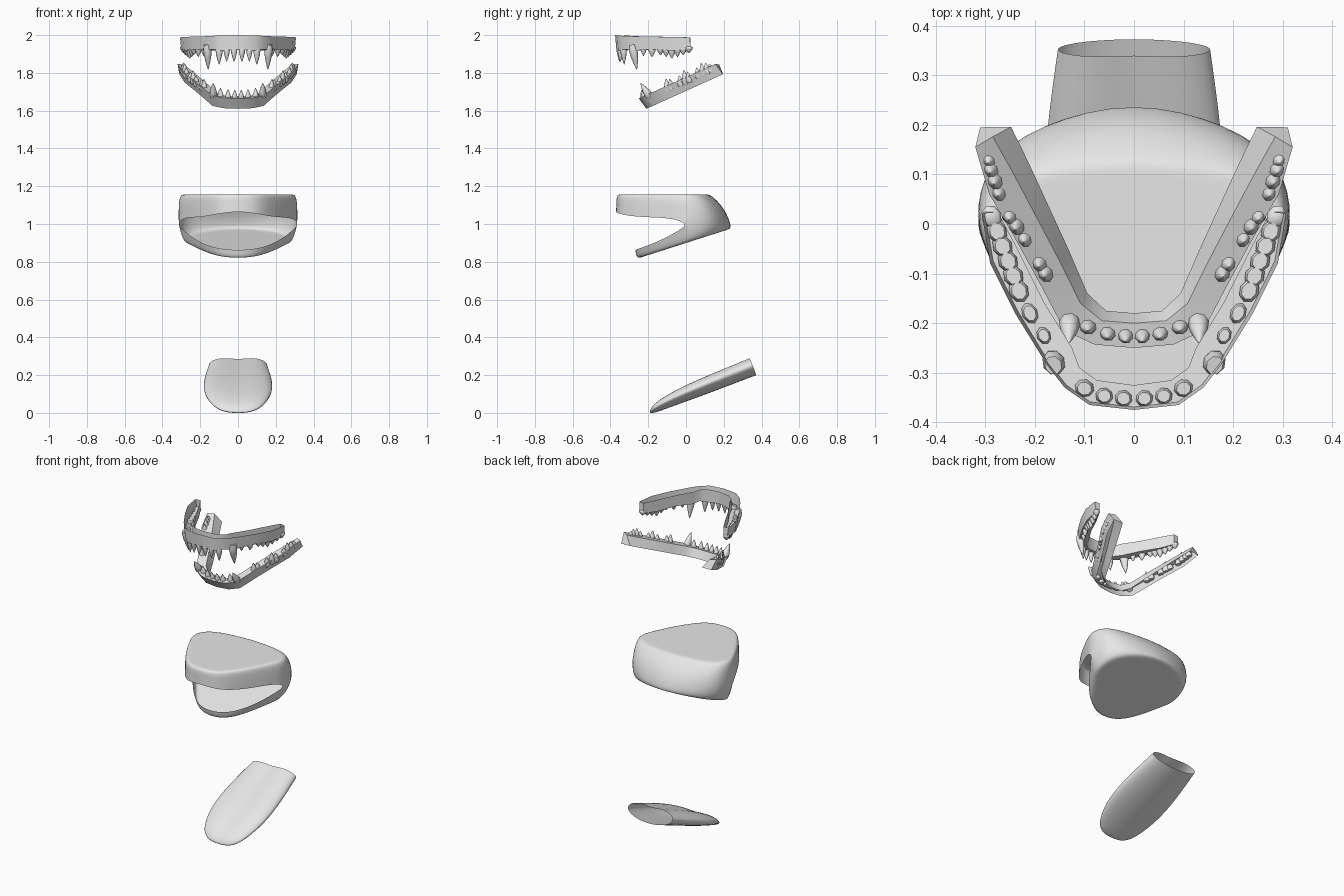
import bpy, bmesh
from mathutils import Vector

cube = bpy.data.objects.get("Cube")
if cube:
    bpy.data.objects.remove(cube)

grey = bpy.data.materials.new("plain grey")
grey.use_nodes = True
grey.diffuse_color = (0.8, 0.8, 0.8, 1)
grey.node_tree.nodes["Principled BSDF"].inputs["Base Color"].default_value = (0.8, 0.8, 0.8, 1)


def finish(bm, name, subdiv=0, angle=0.7):
    """Turn a bmesh into a smooth shaded object."""
    bmesh.ops.remove_doubles(bm, verts=bm.verts, dist=0.0005)
    bmesh.ops.recalc_face_normals(bm, faces=bm.faces)
    mesh = bpy.data.meshes.new(name)
    bm.to_mesh(mesh)
    bm.free()
    mesh.materials.append(grey)
    obj = bpy.data.objects.new(name, mesh)
    bpy.context.collection.objects.link(obj)
    if subdiv:
        mod = obj.modifiers.new("smooth", 'SUBSURF')
        mod.levels = mod.render_levels = subdiv
        mesh.shade_smooth()
    else:
        bpy.ops.object.select_all(action='DESELECT')
        obj.select_set(True)
        bpy.context.view_layer.objects.active = obj
        bpy.ops.object.shade_smooth_by_angle(angle=angle)
    return obj


def loft(bm, rows, closed=False, caps=()):
    """Bridge rows of points with quads; caps lists rows to fill."""
    grid = [[bm.verts.new(p) for p in row] for row in rows]
    n = len(rows[0])
    for a, b in zip(grid, grid[1:]):
        for i in range(n if closed else n - 1):
            j = (i + 1) % n
            bm.faces.new((a[i], a[j], b[j], b[i]))
    for c in caps:
        bm.faces.new(grid[c])


def flip(p):
    return (-p[0], p[1], p[2])


def mirrored(rows):
    """Extend rows starting on the centre plane to the other side."""
    return [[flip(p) for p in row] for row in rows[:0:-1]] + rows


def ring(half):
    """Closed loop from a half loop that starts and ends on the centre plane."""
    return half + [flip(p) for p in half[-2:0:-1]]


# Upper gum: a trough open at the top
outer = [(0, -.375), (.09, -.365), (.14, -.33), (.175, -.285), (.24, -.18), (.29, -.08), (.307, .02)]
inner = [(0, -.325), (.075, -.315), (.11, -.29), (.125, -.25), (.18, -.16), (.235, -.05), (.275, .025)]
rows = []
for i, ((ox, oy), (ix, iy)) in enumerate(zip(outer, inner)):
    top = 2 - .002 * i
    low = 1.925 - .007 * (i % 2)
    rows.append([(ox, oy, top), (ox * .98, oy + .006, low), (ix, iy, low), (ix, iy, top)])
bm = bmesh.new()
loft(bm, mirrored(rows), caps=(0, -1))
finish(bm, "upper_gum")

# Lower gum: a sloping trough open at the bottom
outer = [(0, -.25), (.08, -.243), (.14, -.215), (.19, -.12), (.245, -.02), (.292, .06), (.32, .155)]
inner = [(0, -.2), (.065, -.195), (.108, -.16), (.15, -.075), (.2, .02), (.245, .105), (.285, .176)]
rows = []
for (ox, oy), (ix, iy) in zip(outer, inner):
    oz, iz = 1.665 + .45 * (oy + .25), 1.675 + .45 * (iy + .2)
    rows.append([(ox * .97, oy + .04, oz - .055), (ox, oy, oz), (ix, iy, iz),
                 (ix * .87, iy + .02, iz - .05)])
bm = bmesh.new()
loft(bm, mirrored(rows), caps=(0, -1))
finish(bm, "lower_gum")


def tooth(bm, base, tip, along, width, depth):
    """Bulged tapering crown; along is the direction of the jaw line."""
    base, tip = Vector(base), Vector(tip)
    axis = tip - base
    u = Vector((along[0], along[1], 0)).normalized()
    v = axis.cross(u).normalized()
    u = v.cross(axis).normalized()
    circle = [(1, 0), (.7, .7), (0, 1), (-.7, .7), (-1, 0), (-.7, -.7), (0, -1), (.7, -.7)]
    rows = []
    for t, r in ((0, .75), (.2, 1), (.45, .85), (.7, .55), (.9, .25), (1, .06)):
        rows.append([base + axis * t + (u * c * width + v * s * depth) * r for c, s in circle])
    loft(bm, rows, closed=True, caps=(0, -1))


def tooth_row(name, spec):
    """Each entry: base x, y, z, lean x, y, height, half width, half depth."""
    bm = bmesh.new()
    for x, y, z, dx, dy, dz, w, d in spec:
        for s in (-1, 1):
            along = (s, .3) if abs(x) < .12 else (s * .45, .9)
            tooth(bm, (s * x, y, z), (s * (x + dx), y + dy, z + dz), along, w, d)
    finish(bm, name, angle=1)


# Upper teeth: incisors, fang, cheek teeth
tooth_row("upper_incisors", [(.021, -.352, 1.94, 0, 0, -.08, .018, .017),
                             (.06, -.347, 1.94, 0, 0, -.08, .018, .017),
                             (.1, -.332, 1.94, 0, .005, -.095, .02, .018)])
tooth_row("upper_fangs", [(.163, -.285, 1.95, -.005, .025, -.132, .026, .023)])
cheek = [(.182, -.225, 1.935, 0, 0, -.045, .018, .014), (.21, -.18, 1.935, 0, 0, -.05, .022, .016)]
for i in range(6):
    y = -.135 + .03 * i
    cheek.append((.232 + .011 * i, y, 1.94, .002, 0, -.065 + .01 * abs(i - 2), .024, .02))
tooth_row("upper_cheek_teeth", cheek)

# Lower teeth: incisors, fang, cheek teeth
tooth_row("lower_incisors", [(.017, -.222, 1.655, 0, -.015, .055, .016, .015),
                             (.053, -.218, 1.655, 0, -.012, .058, .017, .015),
                             (.093, -.205, 1.66, 0, -.01, .06, .018, .016)])
tooth_row("lower_fangs", [(.13, -.19, 1.67, .002, -.05, .075, .022, .022)])
cheek = []
for x, y, h in ((.178, -.095, .06), (.19, -.075, .05), (.22, -.025, .045), (.236, 0, .062),
                (.25, .02, .045), (.272, .068, .045), (.28, .092, .058), (.288, .115, .05),
                (.292, .135, .035)):
    cheek.append((x, y, 1.65 + .45 * (y + .2), .002, -.012, h + .012, .021, .017))
tooth_row("lower_cheek_teeth", cheek)

# Mouth bag: roof and floor shells joined behind the corner of the lips
top_lip = [(0, -.375, 1.068), (.1, -.36, 1.055), (.17, -.285, 1.04), (.24, -.175, 1.035),
           (.295, -.065, 1.03), (.322, .01, 1.0), (.305, .125, .995), (.2, .205, .99), (0, .258, .99)]
low_lip = [(0, -.275, .86), (.1, -.255, .868), (.18, -.185, .892), (.245, -.1, .93),
           (.295, -.03, .97)] + top_lip[5:]
roof_back = [(.318, .01), (.285, .085), (.18, .12), (0, .135)]
roof = [(x * .985, y + .004, 1.157) for x, y, z in top_lip[:5]]
roof += [(x, y, 1.157) for x, y in roof_back]
wall = [((a[0] + b[0]) * .505, (a[1] + b[1]) / 2 + (.02 if i > 5 else 0), (a[2] + b[2]) / 2 + .01)
        for i, (a, b) in enumerate(zip(top_lip, roof))]
floor = [(x * .92, y * .97, .813 + .32 * (y * .97 + .27)) for x, y, z in low_lip]


def shrink(loop, f, cy, cz):
    return [(x * f, cy + (y - cy) * f, cz + (z - cz) * f) for x, y, z in loop]


bm = bmesh.new()
for loops, cy, cz in (([top_lip, wall, roof], -.1, 1.157), ([low_lip, floor], 0, .9)):
    loops = loops + [shrink(loops[-1], f, cy, cz) for f in (.9, .5, 0)]
    rings = [ring(h) for h in loops]
    loft(bm, rings, closed=True)
finish(bm, "mouth_bag", subdiv=2)

# Tongue: hollow tapering loft with a shallow groove on top
section = [(0, .8), (.35, 1), (.75, .9), (1, .2), (.8, -.5), (.4, -.9), (0, -1)]
rows = []
for y, z, w, h in ((-.192, .003, .05, .004), (-.18, .013, .1, .016), (-.145, .036, .145, .028),
                   (-.06, .078, .182, .038), (.05, .124, .2, .045), (.2, .184, .19, .048),
                   (.355, .245, .166, .05)):
    rows.append(ring([(x * w, y - .36 * t * h, z + .93 * t * h) for x, t in section]))
bm = bmesh.new()
loft(bm, rows, closed=True, caps=(0,))
finish(bm, "tongue", subdiv=2)
